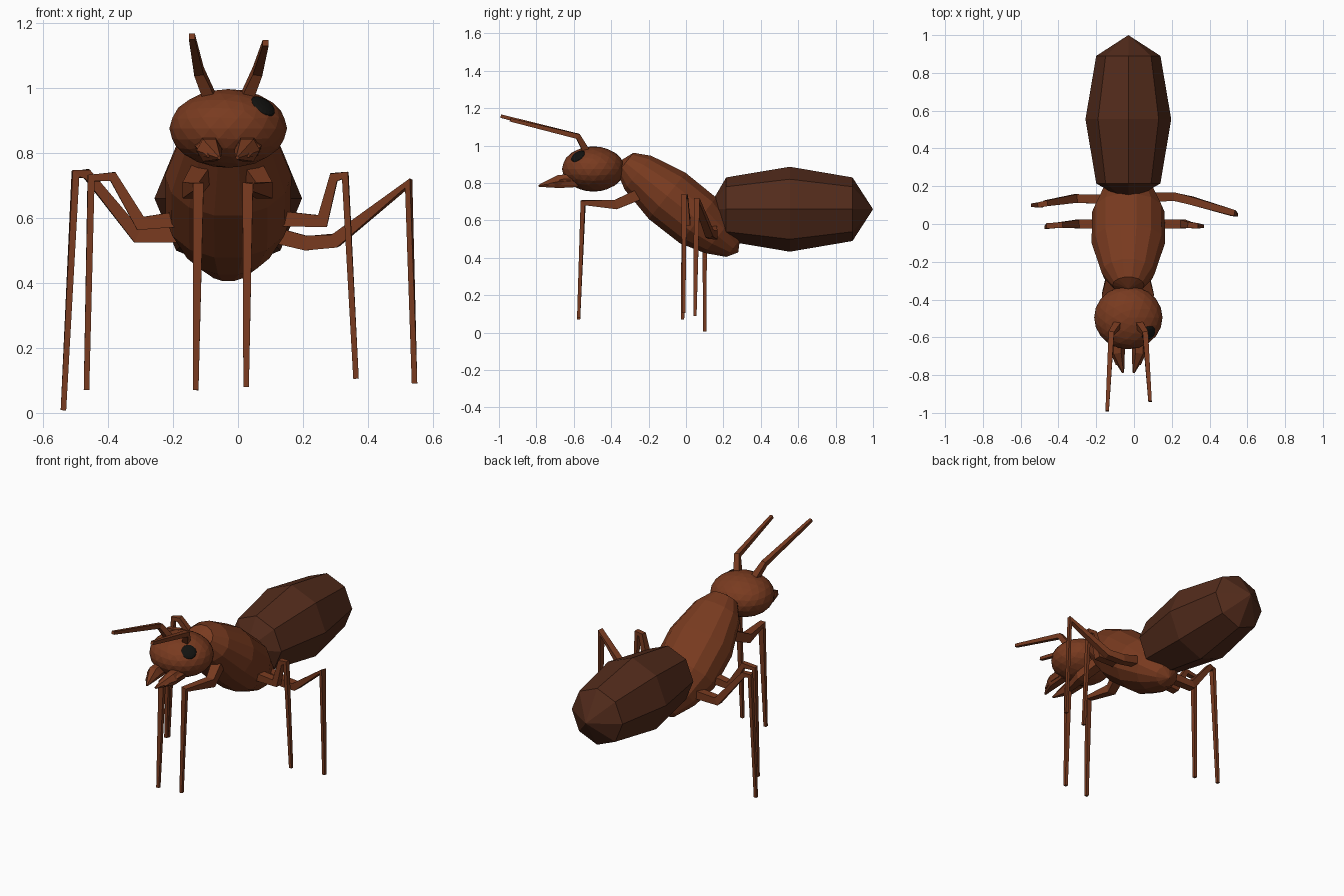
import bpy, bmesh, math
from mathutils import Vector, Matrix

if "Cube" in bpy.data.objects:
    bpy.data.objects.remove(bpy.data.objects["Cube"])

CX = -0.03  # body axis


def material(name, rgb):
    m = bpy.data.materials.new(name)
    m.diffuse_color = (*rgb, 1)
    m.use_nodes = True
    m.node_tree.nodes["Principled BSDF"].inputs["Base Color"].default_value = m.diffuse_color
    return m


BROWN = material("reddish_brown", (0.19, 0.043, 0.014))
DARK = material("dark_brown", (0.085, 0.024, 0.011))
BLACK = material("black", (0.006, 0.006, 0.005))


def finish(bm, name, mat):
    bmesh.ops.recalc_face_normals(bm, faces=bm.faces)
    me = bpy.data.meshes.new(name)
    bm.to_mesh(me)
    bm.free()
    me.materials.append(mat)
    ob = bpy.data.objects.new(name, me)
    bpy.context.collection.objects.link(ob)
    return ob


def skin(bm, rings):
    n = len(rings[0])
    for a, b in zip(rings, rings[1:]):
        for i in range(n):
            j = (i + 1) % n
            bm.faces.new((a[i], a[j], b[j], b[i]))
    bm.faces.new(rings[0])
    bm.faces.new(rings[-1])


def lathe(name, profile, sides, matrix, mat, widen=1.0):
    """Revolve (distance, radius) pairs about local y."""
    bm = bmesh.new()
    rings = []
    for u, r in profile:
        angles = [2 * math.pi * i / sides for i in range(sides)]
        rings.append([bm.verts.new((widen * r * math.cos(a), u, r * math.sin(a)))
                      for a in angles])
    skin(bm, rings)
    bmesh.ops.remove_doubles(bm, verts=bm.verts, dist=0.0005)
    bm.transform(matrix)
    return finish(bm, name, mat)


def limb(name, points, radii, ref, mat=BROWN, sides=4):
    """Tapered faceted tube through points; ref is roughly the bend-plane normal."""
    bm = bmesh.new()
    p = [Vector(q) for q in points]
    ref = Vector(ref)
    rings = []
    for k, r in enumerate(radii):
        t = Vector()
        if k > 0:
            t += (p[k] - p[k - 1]).normalized()
        if k < len(p) - 1:
            t += (p[k + 1] - p[k]).normalized()
        t.normalize()
        side = ref.cross(t).normalized()
        up = t.cross(side)
        rings.append([bm.verts.new(p[k] + r * (math.cos(a) * side + math.sin(a) * up))
                      for a in (2 * math.pi * (i + 0.5) / sides for i in range(sides))])
    skin(bm, rings)
    return finish(bm, name, mat)


# Abdomen: eight-sided pod
lathe("abdomen", [(-0.44, 0.0), (-0.34, 0.17), (0, 0.227), (0.335, 0.17), (0.445, 0.0)],
      8, Matrix.Translation((CX, 0.555, 0.66)), DARK)

# Thorax: tilted faceted ovoid
tilt = Matrix.Translation((CX, -0.03, 0.675)) @ Matrix.Rotation(math.radians(-38.5), 4, 'X')
lathe("thorax", [(-0.40, 0.0), (-0.375, 0.07), (-0.29, 0.118), (-0.09, 0.162), (0.12, 0.160),
                 (0.257, 0.117), (0.36, 0.06), (0.395, 0.0)], 14, tilt, BROWN, 1.2)

# Head
bm = bmesh.new()
bmesh.ops.create_icosphere(bm, subdivisions=3, radius=1)
bm.transform(Matrix.Translation((CX, -0.495, 0.875)) @ Matrix.Diagonal((0.181, 0.168, 0.121, 1)))
finish(bm, "head", BROWN)

# Single eye, a shallow dome on the head's right
bm = bmesh.new()
bmesh.ops.create_uvsphere(bm, u_segments=16, v_segments=8, radius=1)
turn = Vector((0.48, -0.49, 0.72)).to_track_quat('Z', 'Y').to_matrix().to_4x4()
bm.transform(Matrix.Translation((0.075, -0.577, 0.942)) @ turn @ Matrix.Diagonal((0.043, 0.043, 0.015, 1)))
finish(bm, "eye", BLACK)

# Antennae
X, Y = (1, 0, 0), (0, 1, 0)
limb("left_antenna", [(-0.085, -0.53, 0.965), (-0.12, -0.578, 1.05), (-0.142, -0.99, 1.158)],
     [0.027, 0.021, 0.013], X)
limb("right_antenna", [(0.025, -0.53, 0.965), (0.06, -0.578, 1.05), (0.085, -0.94, 1.138)],
     [0.027, 0.021, 0.013], X)

# Mandibles: a long inner fang and a shorter outer tooth each side
for side, s in (("left", -1), ("right", 1)):
    limb(side + "_mandible", [(CX + s * 0.06, -0.58, 0.815), (CX + s * 0.058, -0.68, 0.808),
                              (CX + s * 0.028, -0.787, 0.785)], [0.042, 0.04, 0.006], X, sides=6)
    limb(side + "_mandible_tooth", [(CX + s * 0.075, -0.59, 0.815), (CX + s * 0.075, -0.66, 0.812),
                                    (CX + s * 0.062, -0.745, 0.79)], [0.03, 0.027, 0.005], X, sides=5)

# Front legs
front_r = [0.042, 0.036, 0.023, 0.012]
limb("left_front_leg", [(-0.11, -0.25, 0.74), (-0.145, -0.375, 0.685), (-0.122, -0.55, 0.695),
                        (-0.13, -0.574, 0.07)], front_r, X)
limb("right_front_leg", [(0.045, -0.25, 0.74), (0.08, -0.375, 0.685), (0.03, -0.55, 0.695),
                         (0.025, -0.574, 0.08)], front_r, X)

# Middle and rear legs: hip, thigh bend, knees, foot
leg_r = [0.036, 0.032, 0.022, 0.02, 0.012]
limb("left_middle_leg", [(-0.15, 0.0, 0.60), (-0.30, 0.0, 0.583), (-0.385, -0.005, 0.727),
                         (-0.452, -0.01, 0.722), (-0.466, -0.018, 0.07)], leg_r, Y)
limb("right_middle_leg", [(0.09, 0.0, 0.60), (0.26, 0.0, 0.59), (0.295, -0.005, 0.725),
                          (0.33, -0.01, 0.73), (0.363, -0.012, 0.105)], leg_r, Y)
limb("left_rear_leg", [(-0.12, 0.13, 0.55), (-0.31, 0.135, 0.545), (-0.465, 0.11, 0.735),
                       (-0.50, 0.10, 0.735), (-0.537, 0.10, 0.008)], leg_r, Y)
limb("right_rear_leg", [(0.06, 0.14, 0.56), (0.21, 0.145, 0.522), (0.30, 0.125, 0.53),
                        (0.525, 0.058, 0.705), (0.543, 0.048, 0.09)],
     [0.036, 0.032, 0.03, 0.023, 0.012], Y)
